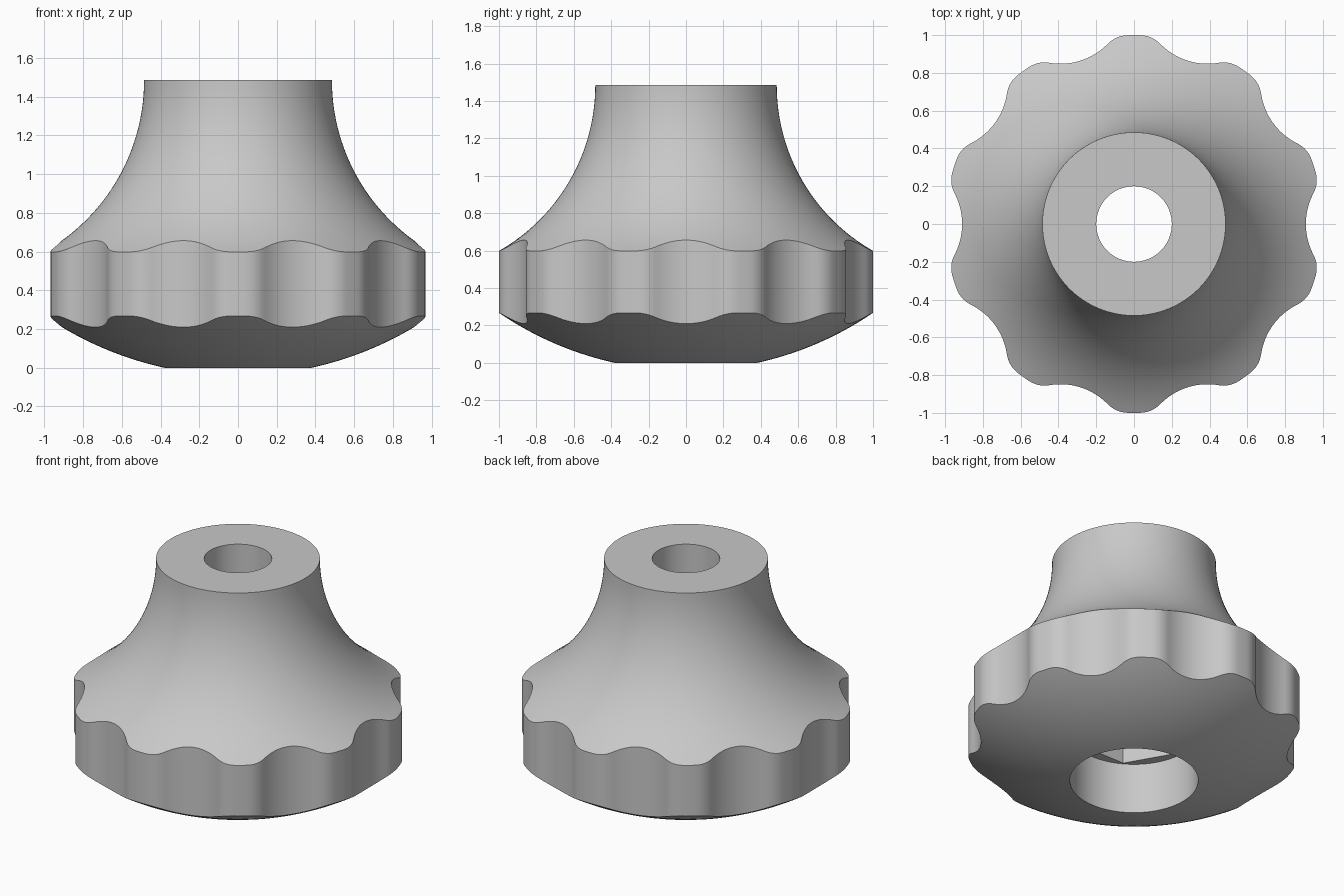
import bpy
import bmesh
from math import sin, cos, sqrt, radians, pi, asin, acos, atan2

cube = bpy.data.objects.get("Cube")
if cube:
    bpy.data.objects.remove(cube, do_unlink=True)

SIDES = 360
LOBES = 10
HEIGHT, NECK, BORE = 1.485, 0.485, 0.2
RECESS, RECESS_TOP = 0.38, 0.33
NUT, NUT_TOP = 0.37, 0.66

# Scalloped grip outline: scallop arc, rounded shoulder, outer circle
VALLEY, SCALLOP, FILLET = 0.91, 0.35, 0.15
D, F = VALLEY + SCALLOP, 1 - FILLET
ALPHA = acos((D * D + F * F - (SCALLOP + FILLET) ** 2) / (2 * D * F))
mix = FILLET / (SCALLOP + FILLET)
BEND = atan2(F * sin(ALPHA) * (1 - mix), F * cos(ALPHA) * (1 - mix) + D * mix)


def grip(a):
    pitch = 2 * pi / LOBES
    p = a % pitch
    p = min(p, pitch - p)
    if p < BEND:
        return D * cos(p) - sqrt(SCALLOP ** 2 - (D * sin(p)) ** 2)
    if p < ALPHA:
        return F * cos(p - ALPHA) + sqrt(FILLET ** 2 - (F * sin(p - ALPHA)) ** 2)
    return 1.0


def hexagon(a):
    return NUT * cos(pi / 6) / cos(a % (pi / 3) - pi / 6)


# Domed underside and flared upper side
DOME_Z = 1.733
DOME_R = sqrt(RECESS ** 2 + DOME_Z ** 2)
FLARE = 1.02


def dome(r):
    return DOME_Z - sqrt(DOME_R ** 2 - r * r)


def flare_radius(t):
    return NECK + FLARE * (1 - cos(t))


def flare_angle(r):
    return acos(1 - (r - NECK) / FLARE)


def section(a):
    """Closed cross-section of the knob at one angle, as (radius, height)."""
    edge = grip(a)
    pts = []
    for i in range(17):
        r = RECESS + (edge - RECESS) * i / 16
        pts.append((r, dome(r)))
    start = flare_angle(edge)
    for i in range(25):
        t = start * (1 - i / 24)
        pts.append((flare_radius(t), HEIGHT - FLARE * sin(t)))
    # Bore, hexagonal nut pocket and round recess
    h = hexagon(a)
    pts += [(BORE, HEIGHT), (BORE, NUT_TOP), (h, NUT_TOP),
            (h, RECESS_TOP), (RECESS, RECESS_TOP)]
    return pts


bm = bmesh.new()
loops = []
for k in range(SIDES):
    a = 2 * pi * k / SIDES
    loops.append([bm.verts.new((r * cos(a), r * sin(a), z)) for r, z in section(a)])
for k in range(SIDES):
    one, two = loops[k], loops[(k + 1) % SIDES]
    for i in range(len(one)):
        j = (i + 1) % len(one)
        bm.faces.new((one[i], two[i], two[j], one[j]))
bmesh.ops.recalc_face_normals(bm, faces=bm.faces)

mesh = bpy.data.meshes.new("lobed_knob")
bm.to_mesh(mesh)
bm.free()
knob = bpy.data.objects.new("lobed_knob", mesh)
bpy.context.collection.objects.link(knob)

# Plain grey material
grey = bpy.data.materials.new("light_grey")
grey.use_nodes = True
colour = (0.58, 0.58, 0.58, 1)
grey.diffuse_color = colour
grey.node_tree.nodes["Principled BSDF"].inputs["Base Color"].default_value = colour
mesh.materials.append(grey)

# Smooth curves with crisp rims
bpy.ops.object.select_all(action="DESELECT")
knob.select_set(True)
bpy.context.view_layer.objects.active = knob
bpy.ops.object.shade_smooth_by_angle(angle=radians(25))
